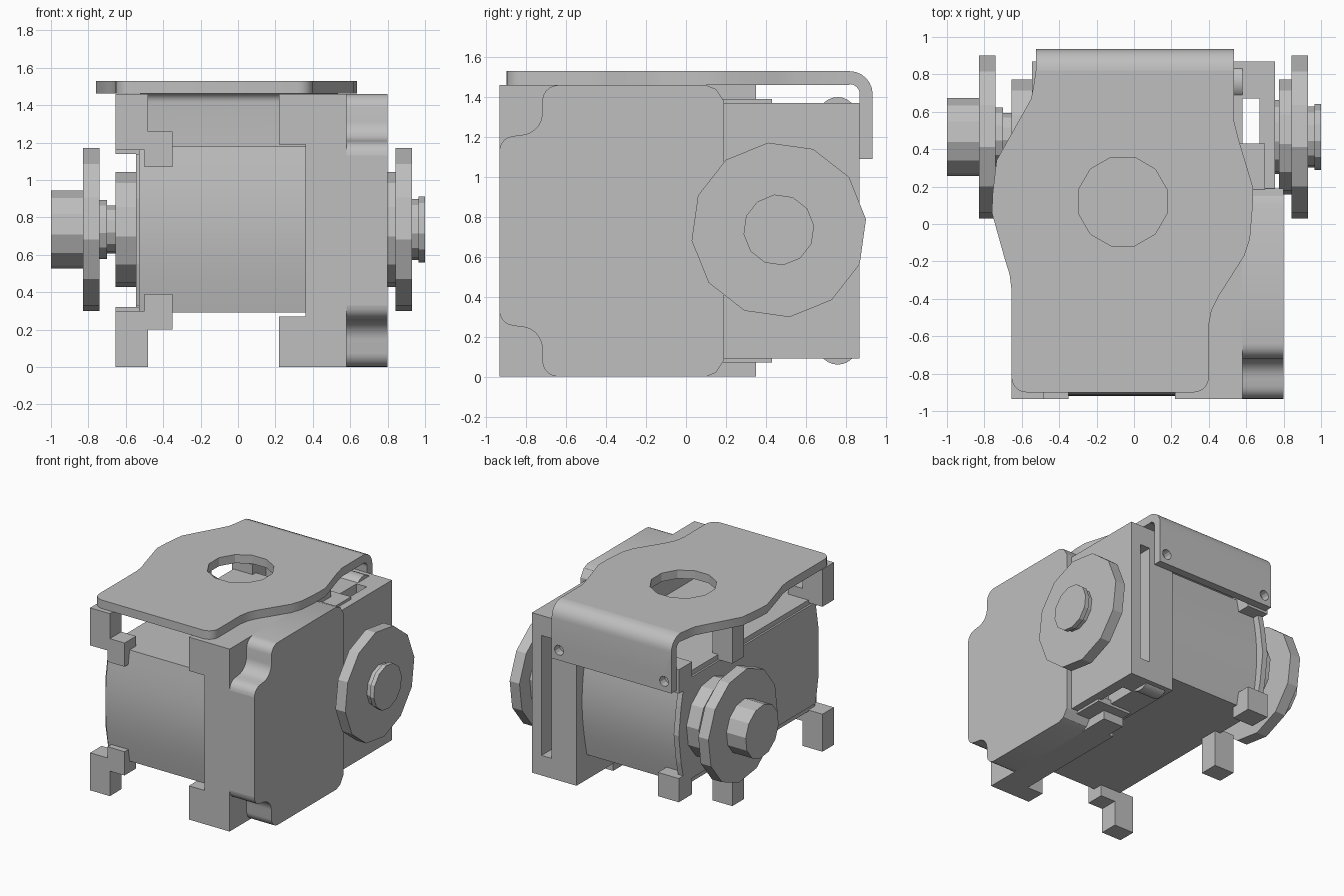
import bpy, bmesh, math
from math import radians, cos, sin
from mathutils import Vector

cube = bpy.data.objects.get("Cube")
if cube:
    bpy.data.objects.remove(cube, do_unlink=True)

grey = bpy.data.materials.new("matte grey")
grey.use_nodes = True
GREY = (0.52, 0.52, 0.52, 1)
grey.diffuse_color = GREY
grey.node_tree.nodes["Principled BSDF"].inputs["Base Color"].default_value = GREY


def prism(name, axis, outline, lo, hi, smooth=False):
    """Extrude a 2D outline: axis x takes (y, z), y takes (x, z), z takes (x, y)."""
    place = {"x": lambda a, b, t: (t, a, b),
             "y": lambda a, b, t: (a, t, b),
             "z": lambda a, b, t: (a, b, t)}[axis]
    bm = bmesh.new()
    low = [bm.verts.new(place(a, b, lo)) for a, b in outline]
    high = [bm.verts.new(place(a, b, hi)) for a, b in outline]
    bm.faces.new(low)
    bm.faces.new(high)
    n = len(low)
    for i in range(n):
        j = (i + 1) % n
        bm.faces.new((low[i], low[j], high[j], high[i]))
    bmesh.ops.recalc_face_normals(bm, faces=bm.faces)
    mesh = bpy.data.meshes.new(name)
    bm.to_mesh(mesh)
    bm.free()
    obj = bpy.data.objects.new(name, mesh)
    bpy.context.collection.objects.link(obj)
    mesh.materials.append(grey)
    if smooth:
        bpy.ops.object.select_all(action="DESELECT")
        obj.select_set(True)
        bpy.context.view_layer.objects.active = obj
        bpy.ops.object.shade_smooth_by_angle(angle=radians(32))
    return obj


def box(name, x, y, z):
    return prism(name, "z", [(x[0], y[0]), (x[1], y[0]), (x[1], y[1]), (x[0], y[1])], *z)


def arc(cx, cz, r, start, end, steps):
    return [(cx + r * cos(radians(start + (end - start) * i / steps)),
             cz + r * sin(radians(start + (end - start) * i / steps))) for i in range(steps + 1)]


def ring(cx, cz, r, sides=12, phase=7):
    return arc(cx, cz, r, phase, phase + 360, sides)[:-1]


def cut(obj, cutter):
    mod = obj.modifiers.new("hole", "BOOLEAN")
    mod.operation = "DIFFERENCE"
    mod.solver = "EXACT"
    mod.object = cutter
    cutter.hide_render = True
    cutter.hide_set(True)
    cutter.display_type = "WIRE"


def both_ends(name, x, y, depth):
    """A post at the bottom and its mirrored twin at the top."""
    box("lower_" + name, x, y, depth)
    box("upper_" + name, x, y, (H - depth[1], H - depth[0]))


H = 1.46
AXLE = (0.465, 0.735)

# Motor body with slightly bulging front and back
bulge_front = [(-0.87 - 0.05 * sin(math.pi * i / 10), 1.18 - 0.089 * i) for i in range(11)]
bulge_back = [(0.74 + 0.06 * sin(math.pi * i / 10), 0.29 + 0.089 * i) for i in range(11)]
prism("motor_body", "x", bulge_front + bulge_back, -0.53, 0.37, True)

# Gear housing with notched front corners on its outer half
upper = ([(-0.935, 1.13)] + arc(-0.86, 1.13, 0.075, 180, 95, 5)
         + arc(-0.83, 1.32, 0.11, 270, 355, 6) + arc(-0.64, 1.38, 0.08, 175, 90, 5))
lower = [(y, H - z) for y, z in reversed(upper)]
rear_top = [(0.10, H), (0.15, 1.44), (0.19, 1.38)]
rear_low = [(y, H - z) for y, z in reversed(rear_top)]
prism("housing_cover", "x", upper + rear_top + rear_low + lower, 0.575, 0.8, True)
box("housing_inner", (0.36, 0.58), (-0.935, 0.19), (0, H))
both_ends("housing_front_post", (0.22, 0.37), (-0.935, -0.78), (0, 0.27))
both_ends("housing_rear_post", (0.4, 0.58), (0.18, 0.35), (0, 0.2))

# Slotted gearbox frame behind the housing
box("gearbox_outer_wall", (0.67, 0.755), (0.18, 0.87), (0.09, 1.37))
box("gearbox_inner_wall", (0.36, 0.58), (0.18, 0.87), (0.09, 1.37))
box("gearbox_front_web", (0.57, 0.68), (0.18, 0.40), (0.09, 1.37))
both_ends("gearbox_rear_bridge", (0.57, 0.68), (0.67, 0.87), (0.09, 0.25))
both_ends("gearbox_step", (0.4, 0.7), (0.18, 0.43), (0.07, 0.12))
for z, start in ((1.30, 30), (0.16, 210)):
    prism("gearbox_boss", "x", arc(0.76, z, 0.1, start, start + 120, 8), 0.4, 0.58, True)

# Left end cap and its stepped corner posts
cap = [(-0.86, 0.33), (-0.9, 0.55), (-0.9, 0.9), (-0.86, 1.14), (0.80, 1.14),
       (0.84, 0.95), (0.87, 0.73), (0.84, 0.5), (0.80, 0.33)]
prism("end_cap", "x", cap, -0.545, -0.5)
both_ends("corner_post", (-0.655, -0.48), (-0.935, -0.79), (0, 0.30))
both_ends("corner_step", (-0.5, -0.35), (-0.935, -0.79), (0.2, 0.39))
both_ends("middle_post", (-0.655, -0.48), (0.2, 0.35), (0, 0.32))
both_ends("rear_step", (-0.545, -0.36), (0.70, 0.87), (0.2, 0.39))

# Axle parts: name, radius, start and end along x
for name, r, x0, x1 in [
        ("left_bearing", 0.31, -0.655, -0.52), ("left_axle", 0.13, -0.71, -0.64),
        ("left_collar", 0.16, -0.75, -0.70), ("left_disc", 0.44, -0.83, -0.74),
        ("left_hub", 0.21, -1.0, -0.82), ("right_axle", 0.2, 0.74, 0.79),
        ("right_bearing", 0.31, 0.775, 0.85), ("right_disc", 0.44, 0.843, 0.93),
        ("right_collar", 0.165, 0.92, 0.97), ("right_hub", 0.178, 0.965, 1.0)]:
    prism(name, "x", ring(*AXLE, r), x0, x1)

# Top bracket plate with a round opening
outline = [(0.535, 0.82), (0.535, 0.55), (0.56, 0.45), (0.635, 0.2), (0.635, 0.1), (0.62, -0.08),
           (0.59, -0.17), (0.45, -0.39), (0.415, -0.46), (0.4, -0.54)]
outline += arc(0.32, -0.82, 0.08, 0, -90, 5) + arc(-0.575, -0.82, 0.08, -90, -180, 5)
outline += [(-0.655, -0.35), (-0.665, -0.27), (-0.69, -0.19), (-0.76, 0.06), (-0.755, 0.17),
            (-0.735, 0.34), (-0.6, 0.58), (-0.55, 0.67), (-0.535, 0.75), (-0.525, 0.82)]
plate = prism("bracket_plate", "z", outline, H + 0.002, 1.53, True)
cut(plate, prism("plate_hole_cutter", "z", ring(-0.06, 0.12, 0.245, 12, 15), 1.4, 1.6))

# Bent rear lip with two screw holes
bend = arc(0.82, 1.415, 0.115, 90, 0, 6)
inner = arc(0.82, 1.415, 0.05, 0, 90, 6)
lip = prism("bracket_lip", "x", bend + [(0.935, 1.09), (0.87, 1.09)] + inner, -0.525, 0.535, True)
for x in (-0.46, 0.47):
    cut(lip, prism("screw_hole_cutter", "y", ring(x, 1.17, 0.04), 0.8, 1.0))
